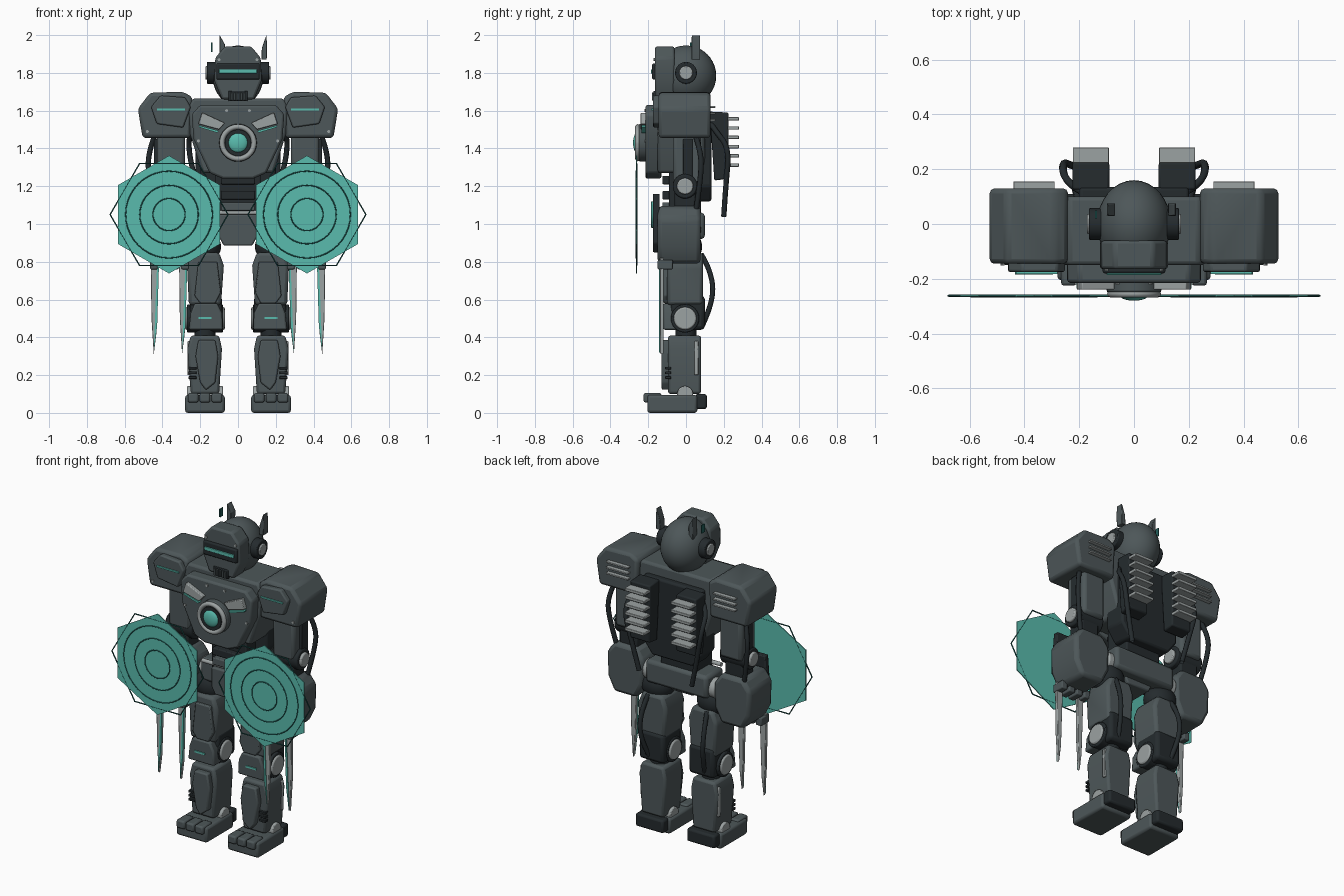
import bpy, bmesh, math
from mathutils import Matrix, Vector


def mat(name, c):
    m = bpy.data.materials.new(name)
    m.diffuse_color = (*c, 1)
    return m


ARMOR = mat("armor", (0.075, 0.095, 0.10))
DARK = mat("dark_metal", (0.018, 0.024, 0.027))
STEEL = mat("steel", (0.33, 0.36, 0.36))
TEAL = mat("teal_glow", (0.10, 0.50, 0.42))
LINE = mat("deep_teal", (0.015, 0.11, 0.10))


def finish(name, bm, m, bevel=0, mirror=False):
    bmesh.ops.recalc_face_normals(bm, faces=bm.faces)
    me = bpy.data.meshes.new(name)
    bm.to_mesh(me)
    bm.free()
    me.materials.append(m)
    ob = bpy.data.objects.new(name, me)
    bpy.context.collection.objects.link(ob)
    if bevel:
        b = ob.modifiers.new("bevel", 'BEVEL')
        b.width, b.segments, b.limit_method = bevel, 2, 'ANGLE'
        b.angle_limit = math.radians(25)
    if mirror:
        ob.modifiers.new("mirror", 'MIRROR').use_mirror_merge = False
    return ob


def box(name, x, y, z, m=ARMOR, bevel=0.008, mirror=False):
    """Box from (min, max) ranges on each axis."""
    bm = bmesh.new()
    bmesh.ops.create_cube(bm, size=1)
    for v in bm.verts:
        v.co = [r[0] if c < 0 else r[1] for r, c in zip((x, y, z), v.co)]
    return finish(name, bm, m, bevel, mirror)


def prism(name, pts, lo, hi, m=ARMOR, bevel=0.008, mirror=False, side=False, sym=False):
    """Outline in xz extruded along y, or (side) outline in yz extruded along x."""
    if sym:
        pts = pts + [(-a, b) for a, b in reversed(pts)]
    bm = bmesh.new()
    f = bm.faces.new([bm.verts.new((lo, a, b) if side else (a, lo, b)) for a, b in pts])
    g = bmesh.ops.extrude_face_region(bm, geom=[f])["geom"]
    d = Vector((hi - lo, 0, 0) if side else (0, hi - lo, 0))
    bmesh.ops.translate(bm, verts=[v for v in g if isinstance(v, bmesh.types.BMVert)], vec=d)
    return finish(name, bm, m, bevel, mirror)


def cyl(name, loc, r, depth, axis, m=ARMOR, bevel=0, mirror=False, n=32, r2=None, turn=0):
    rot = {'x': Matrix.Rotation(math.pi / 2, 4, 'Y'), 'y': Matrix.Rotation(math.pi / 2, 4, 'X'),
           'z': Matrix()}[axis]
    bm = bmesh.new()
    bmesh.ops.create_cone(bm, cap_ends=True, segments=n, radius1=r, radius2=r2 or r, depth=depth,
                          matrix=Matrix.Translation(loc) @ rot @ Matrix.Rotation(turn, 4, 'Z'))
    return finish(name, bm, m, bevel, mirror)


def ball(name, loc, r, m=ARMOR, mirror=False):
    bm = bmesh.new()
    bmesh.ops.create_uvsphere(bm, u_segments=32, v_segments=20, radius=1,
                              matrix=Matrix.Translation(loc) @ Matrix.Diagonal((*r, 1)))
    return finish(name, bm, m, 0, mirror)


def tube(name, paths, r, m=DARK, closed=False, smooth=True, sides=(-1, 1)):
    cu = bpy.data.curves.new(name, 'CURVE')
    cu.dimensions, cu.bevel_depth, cu.bevel_resolution = '3D', r, 2
    for s in sides:
        for pts in paths:
            sp = cu.splines.new('NURBS' if smooth else 'POLY')
            sp.points.add(len(pts) - 1)
            for p, c in zip(sp.points, pts):
                p.co = (c[0] * s, c[1], c[2], 1)
            sp.use_cyclic_u = closed
            if smooth:
                sp.use_endpoint_u, sp.order_u = True, 3
    cu.materials.append(m)
    bpy.context.collection.objects.link(bpy.data.objects.new(name, cu))


def ring(cx, y, cz, r, n, turn=0):
    return [(cx + r * math.cos(turn + i * math.tau / n), y, cz + r * math.sin(turn + i * math.tau / n))
            for i in range(n)]


# head
ball("skull", (0, 0.0, 1.785), (0.135, 0.16, 0.16))
prism("face_plate", [(0.07, 1.94), (0.12, 1.88), (0.125, 1.76), (0.085, 1.66)], -0.165, -0.06, sym=True, bevel=0.012)
box("visor_frame", (-0.115, 0.115), (-0.18, -0.15), (1.765, 1.85), DARK)
box("visor_slit", (-0.1, 0.1), (-0.186, -0.17), (1.798, 1.818), TEAL, 0.002)
box("mouth_recess", (-0.05, 0.05), (-0.172, -0.15), (1.65, 1.705), DARK, 0.004)
for i in range(5):
    x = (i - 2) * 0.018
    box("mouth_bar", (x - 0.005, x + 0.005), (-0.18, -0.165), (1.655, 1.695), ARMOR, 0.001)
cyl("ear_disc", (0.14, 0, 1.80), 0.058, 0.05, 'x', DARK, 0.006, True)
cyl("ear_cap", (0.155, 0, 1.80), 0.036, 0.035, 'x', STEEL, 0.005, True)
for x, s in ((-0.085, -1), (0.138, 1)):
    prism("head_fin", [(x - 0.014, 1.87), (x + 0.014, 1.87), (x + 0.016, 1.95), (x + s * 0.012, 2.0), (x - 0.012, 1.93)],
          0.03, 0.075, bevel=0.003)
box("small_antenna", (-0.142, -0.136), (0.02, 0.05), (1.91, 1.96), LINE, 0)
cyl("neck", (0, 0, 1.66), 0.08, 0.12, 'z', DARK)

# torso
prism("chest", [(0.24, 1.665), (0.265, 1.62), (0.255, 1.48), (0.19, 1.27)], -0.15, 0.1, sym=True, bevel=0.015)
prism("chest_plate", [(0.2, 1.63), (0.245, 1.58), (0.235, 1.45), (0.15, 1.27), (0.08, 1.24)], -0.215, -0.13,
      sym=True, bevel=0.012)
prism("chest_vent", [(0.07, 1.535), (0.19, 1.59), (0.21, 1.53), (0.1, 1.5)], -0.24, -0.2, STEEL, 0.004, True)
prism("vent_glow", [(0.1, 1.493), (0.21, 1.523), (0.205, 1.512), (0.11, 1.483)], -0.235, -0.2, TEAL, 0, True)
cyl("core_housing", (0, -0.22, 1.43), 0.1, 0.06, 'y', ARMOR, 0.008)
tube("core_ring", [ring(0, -0.255, 1.43, 0.085, 24)], 0.014, STEEL, True, sides=(1,))
cyl("core_recess", (0, -0.25, 1.43), 0.07, 0.03, 'y', DARK)
ball("core_lens", (0, -0.26, 1.43), (0.052, 0.02, 0.052), TEAL)
prism("spine_block", [(0.2, 1.6), (0.2, 1.2), (0.14, 1.12)], 0.0, 0.135, DARK, 0.012, sym=True)
box("abdomen", (-0.12, 0.12), (-0.09, 0.08), (1.03, 1.3), DARK)
for z in (1.07, 1.13, 1.21):
    box("abdomen_band", (-0.09, 0.09), (-0.125, -0.07), (z, z + 0.045), DARK if z > 1.1 else ARMOR, 0.006)
box("pelvis", (-0.21, 0.21), (-0.07, 0.1), (0.92, 1.06), bevel=0.02)
prism("pelvis_guard", [(0.1, 1.05), (0.1, 0.93), (0.075, 0.885)], -0.12, 0.04, sym=True)
cyl("waist_rod", (0, -0.09, 1.06), 0.012, 0.36, 'x', STEEL)
cyl("hip_cap", (0.215, 0.02, 0.97), 0.06, 0.06, 'x', STEEL, 0.008, True)

# backpack
prism("pack", [(0.125, 1.595), (0.225, 1.59), (0.225, 1.24), (0.15, 1.23)], 0.09, 0.225, DARK, 0.008, True, side=True)
for i in range(6):
    z = 1.31 + i * 0.049
    box("pack_louver", (0.092, 0.223), (0.215, 0.28), (z - 0.007, z + 0.011), STEEL, 0.003, True)
tube("pack_cable", [[(0.19, 0.12, 1.55), (0.25, 0.15, 1.5), (0.265, 0.23, 1.4), (0.22, 0.21, 1.2), (0.18, 0.2, 1.04)]], 0.014)

# shoulders
prism("shoulder", [(0.24, 1.67), (0.29, 1.7), (0.465, 1.695), (0.53, 1.61), (0.505, 1.455), (0.25, 1.455)],
      -0.145, 0.13, bevel=0.018, mirror=True)
prism("shoulder_plate", [(0.25, 1.62), (0.28, 1.67), (0.41, 1.68), (0.46, 1.62), (0.43, 1.53), (0.29, 1.51)],
      -0.175, -0.13, bevel=0.008, mirror=True)
box("shoulder_glow", (0.28, 0.43), (-0.182, -0.17), (1.602, 1.611), TEAL, 0, True)
for z in (1.545, 1.58, 1.615):
    box("shoulder_louver", (0.29, 0.44), (0.12, 0.155), (z, z + 0.01), STEEL, 0.002, True)

# arms
box("upper_arm", (0.28, 0.43), (-0.07, 0.08), (1.2, 1.48), bevel=0.02, mirror=True)
box("arm_piston_cover", (0.425, 0.445), (-0.015, 0.035), (1.25, 1.45), DARK, 0.005, True)
cyl("elbow", (0.36, -0.005, 1.2), 0.065, 0.18, 'x', DARK, 0.008, True)
cyl("elbow_cap", (0.36, -0.005, 1.2), 0.043, 0.21, 'x', STEEL, 0.006, True)
box("elbow_link", (0.3, 0.42), (-0.06, 0.05), (1.05, 1.2), DARK, 0.01, True)
tube("arm_cable", [[(0.44, 0.05, 1.47), (0.475, 0.08, 1.38), (0.475, 0.08, 1.25), (0.43, 0.05, 1.05)]], 0.014)
prism("forearm", [(0.29, 1.095), (0.44, 1.095), (0.49, 1.03), (0.485, 0.88), (0.44, 0.79), (0.29, 0.79), (0.245, 0.88), (0.24, 1.03)],
      -0.15, 0.078, bevel=0.022, mirror=True)
prism("forearm_plate", [(0.29, 1.16), (0.44, 1.16), (0.46, 0.9), (0.42, 0.85), (0.31, 0.85), (0.27, 0.9)], -0.175, -0.14, DARK, 0.006, True)
cyl("shield_emitter", (0.365, -0.175, 1.05), 0.07, 0.02, 'y', TEAL, 0.003, True)
for i in range(4):
    x = 0.28 + i * 0.055
    box("knuckle", (x - 0.02, x + 0.02), (-0.15, -0.07), (0.76, 0.81), ARMOR, 0.006, True)

# claws
for x in (0.29, 0.44):
    prism("claw", [(x - 0.022, 0.82), (x + 0.022, 0.82), (x + 0.018, 0.5), (x + 0.006, 0.31), (x - 0.008, 0.42)],
          -0.138, -0.118, STEEL, 0.003, True)
    prism("claw_edge", [(x - 0.022, 0.8), (x - 0.012, 0.8), (x + 0.006, 0.32), (x - 0.012, 0.46)],
          -0.143, -0.134, TEAL, 0, True)

# energy shields
cyl("shield", (0.365, -0.262, 1.05), 0.312, 0.006, 'y', TEAL, 0, True, n=6, turn=0)
for o in [bpy.context.collection.objects["shield"]]:
    xs = [v.co.x for v in o.data.vertices]
    if max(xs) - min(xs) > 0.6:  # keep a corner pointing up
        c = Vector((0.365, -0.262, 1.05))
        o.data.transform(Matrix.Translation(c) @ Matrix.Rotation(math.pi / 6, 4, 'Y') @ Matrix.Translation(-c))
tube("shield_outline", [ring(0.365, -0.262, 1.05, 0.312, 6)], 0.004, LINE, True, False)
tube("shield_rings", [ring(0.365, -0.265, 1.05, r, 40) for r in (0.085, 0.155, 0.23)], 0.003, LINE, True, False)

# legs
ball("hip_joint", (0.19, 0, 0.88), (0.1, 0.085, 0.09), DARK, True)
prism("thigh", [(0.1, 0.85), (0.24, 0.85), (0.27, 0.78), (0.26, 0.57), (0.09, 0.57), (0.075, 0.78)],
      -0.1, 0.09, bevel=0.018, mirror=True)
prism("thigh_plate", [(0.11, 0.8), (0.21, 0.8), (0.23, 0.62), (0.2, 0.58), (0.12, 0.58), (0.09, 0.64)], -0.118, -0.09, bevel=0.006, mirror=True)
box("knee_block", (0.085, 0.255), (-0.08, 0.1), (0.44, 0.62), DARK, 0.02, True)
prism("knee_guard", [(0.11, 0.58), (0.23, 0.58), (0.25, 0.53), (0.26, 0.44), (0.08, 0.44), (0.085, 0.53)],
      -0.12, 0.0, bevel=0.01, mirror=True)
box("knee_glow", (0.14, 0.21), (-0.126, -0.11), (0.497, 0.508), TEAL, 0, True)
cyl("knee_ring", (0.175, -0.005, 0.5), 0.075, 0.19, 'x', DARK, 0.006, True)
cyl("knee_cap", (0.175, -0.005, 0.5), 0.06, 0.21, 'x', STEEL, 0.008, True)
tube("thigh_cable", [[(0.2, 0.08, 0.84), (0.215, 0.13, 0.76), (0.215, 0.15, 0.6), (0.19, 0.09, 0.47)]], 0.014)
cyl("knee_core", (0.175, 0, 0.42), 0.055, 0.1, 'z', DARK, 0, True)
prism("shin", [(0.1, 0.41), (0.25, 0.41), (0.268, 0.34), (0.25, 0.1), (0.1, 0.1), (0.085, 0.34)],
      -0.095, 0.08, bevel=0.014, mirror=True)
prism("shin_plate", [(0.12, 0.385), (0.21, 0.385), (0.225, 0.3), (0.2, 0.16), (0.17, 0.12), (0.12, 0.16), (0.105, 0.3)],
      -0.13, -0.085, bevel=0.008, mirror=True)
for z in (0.18, 0.205, 0.23):
    box("shin_vent", (0.22, 0.262), (-0.11, -0.08), (z, z + 0.014), DARK, 0.002, True)
box("shin_rear_inset", (0.255, 0.268), (0.045, 0.065), (0.2, 0.38), STEEL, 0.004, True)

# feet
box("foot", (0.07, 0.28), (-0.205, 0.06), (0.0, 0.095), bevel=0.014, mirror=True)
cyl("ankle", (0.175, -0.005, 0.1), 0.042, 0.19, 'x', STEEL, 0.005, True)
box("heel", (0.08, 0.27), (0.05, 0.11), (0.02, 0.1), DARK, 0.012, True)
for i in range(3):
    x = 0.112 + i * 0.063
    box("toe", (x - 0.028, x + 0.028), (-0.225, -0.13), (0.055, 0.105), ARMOR, 0.01, True)

# armour rivets
for x, y, z in ((0.1, -0.165, 1.87), (0.21, -0.215, 1.44), (0.06, -0.215, 1.6), (0.48, -0.145, 1.49)):
    cyl("rivet", (x, y, z), 0.008, 0.012, 'y', STEEL, 0, True, n=10)

# shading
for o in bpy.context.collection.objects:
    o.select_set(o.type == 'MESH')
    if o.type == 'MESH':
        bpy.context.view_layer.objects.active = o
bpy.ops.object.shade_smooth_by_angle(angle=math.radians(35))
